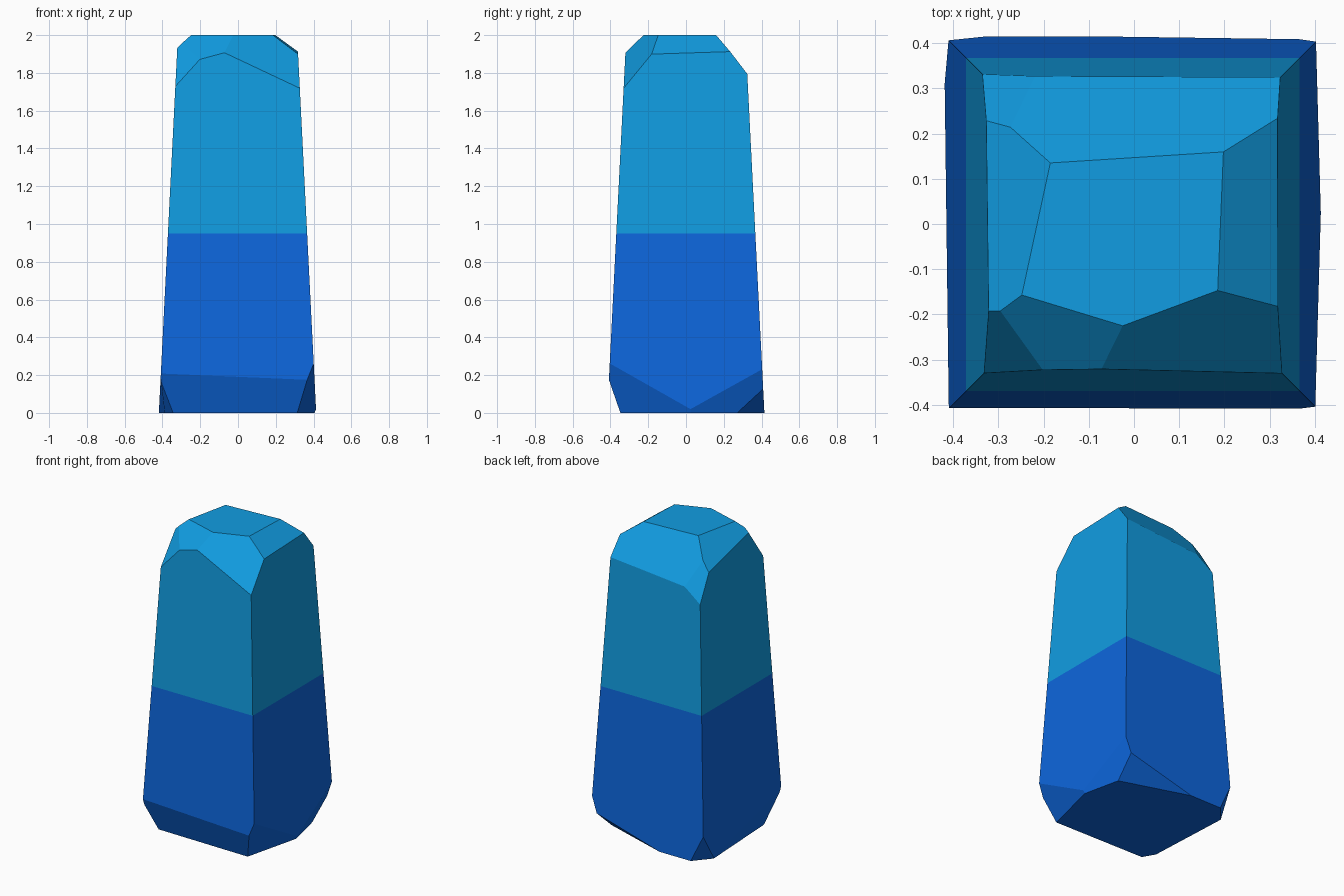
import bpy, bmesh
from mathutils import Vector
from mathutils.geometry import normal

if "Cube" in bpy.data.objects:
    bpy.data.objects.remove(bpy.data.objects["Cube"])


def material(name, rgb):
    m = bpy.data.materials.new(name)
    m.diffuse_color = (*rgb, 1)
    m.use_nodes = True
    m.node_tree.nodes["Principled BSDF"].inputs["Base Color"].default_value = m.diffuse_color
    return m


def chip(bm, a, b, c):
    """Slice off everything outside the plane through three points and cap it."""
    a, b, c = Vector(a), Vector(b), Vector(c)
    n = normal(a, b, c)
    if n.dot(Vector((0, 0, 1)) - a) > 0:
        n = -n
    geom = bm.verts[:] + bm.edges[:] + bm.faces[:]
    bmesh.ops.bisect_plane(bm, geom=geom, dist=1e-5, plane_co=a, plane_no=n, clear_outer=True)
    rim = [e for e in bm.edges if e.is_boundary]
    if len(rim) > 2:
        bmesh.ops.edgeloop_fill(bm, edges=rim)


# Tapered block
bm = bmesh.new()
bmesh.ops.create_cube(bm, size=2)
for v in bm.verts:
    x, y, z = v.co
    drop = 0.101 if z > 0 else 0
    v.co = (x * ((0.414 if x > 0 else 0.419) - drop),
            y * ((0.415 if y > 0 else 0.417) - drop), z + 1)

# Chips around the top
chip(bm, (-.185, .135, 2), (.16, .157, 2), (.32, .32, 1.80))            # back
chip(bm, (-.185, .135, 2), (-.248, -.157, 2), (-.325, .235, 1.83))      # left
chip(bm, (.197, .145, 2), (.185, -.147, 2), (.318, 0, 1.905))           # right
chip(bm, (.185, -.147, 2), (-.025, -.225, 2), (.325, -.33, 1.72))       # front right
chip(bm, (-.025, -.225, 2), (-.248, -.157, 2), (-.2, -.325, 1.87))      # front left
chip(bm, (-.33, -.33, 1.73), (-.2, -.325, 1.87), (-.275, -.22, 1.94))   # front left corner
chip(bm, (-.28, .22, 1.875), (-.2, .328, 1.757), (-.33, .33, 1.665))    # back left corner

# Chips around the base
chip(bm, (-.41, -.407, .21), (.36, -.408, .175), (0, -.342, 0))         # front
chip(bm, (.4, -.404, .26), (.412, .02, .02), (.315, -.342, 0))          # front right
chip(bm, (.408, .015, 0), (.351, .271, 0), (.402, .403, .23))           # right back
chip(bm, (.351, .271, 0), (-.095, .414, 0), (.376, .408, .13))          # back right
chip(bm, (-.325, .414, 0), (-.409, .406, .175), (-.415, .31, 0))        # back left
chip(bm, (-.416, .286, 0), (-.388, -.261, 0), (-.41, -.405, .19))       # left
chip(bm, (-.386, -.261, 0), (-.34, -.342, 0), (-.385, -.385, .12))      # front left

# Colour split at mid height
bmesh.ops.bisect_plane(bm, geom=bm.verts[:] + bm.edges[:] + bm.faces[:], dist=1e-5,
                       plane_co=(0, 0, 0.95), plane_no=(0, 0, 1))
bmesh.ops.recalc_face_normals(bm, faces=bm.faces[:])
for f in bm.faces:
    f.material_index = 1 if f.calc_center_median().z > 0.95 else 0

mesh = bpy.data.meshes.new("chipped_pillar")
bm.to_mesh(mesh)
bm.free()
mesh.materials.append(material("deep blue", (.004, .133, .72)))
mesh.materials.append(material("sky blue", (.0055, .335, .76)))
bpy.context.collection.objects.link(bpy.data.objects.new("chipped_pillar", mesh))
